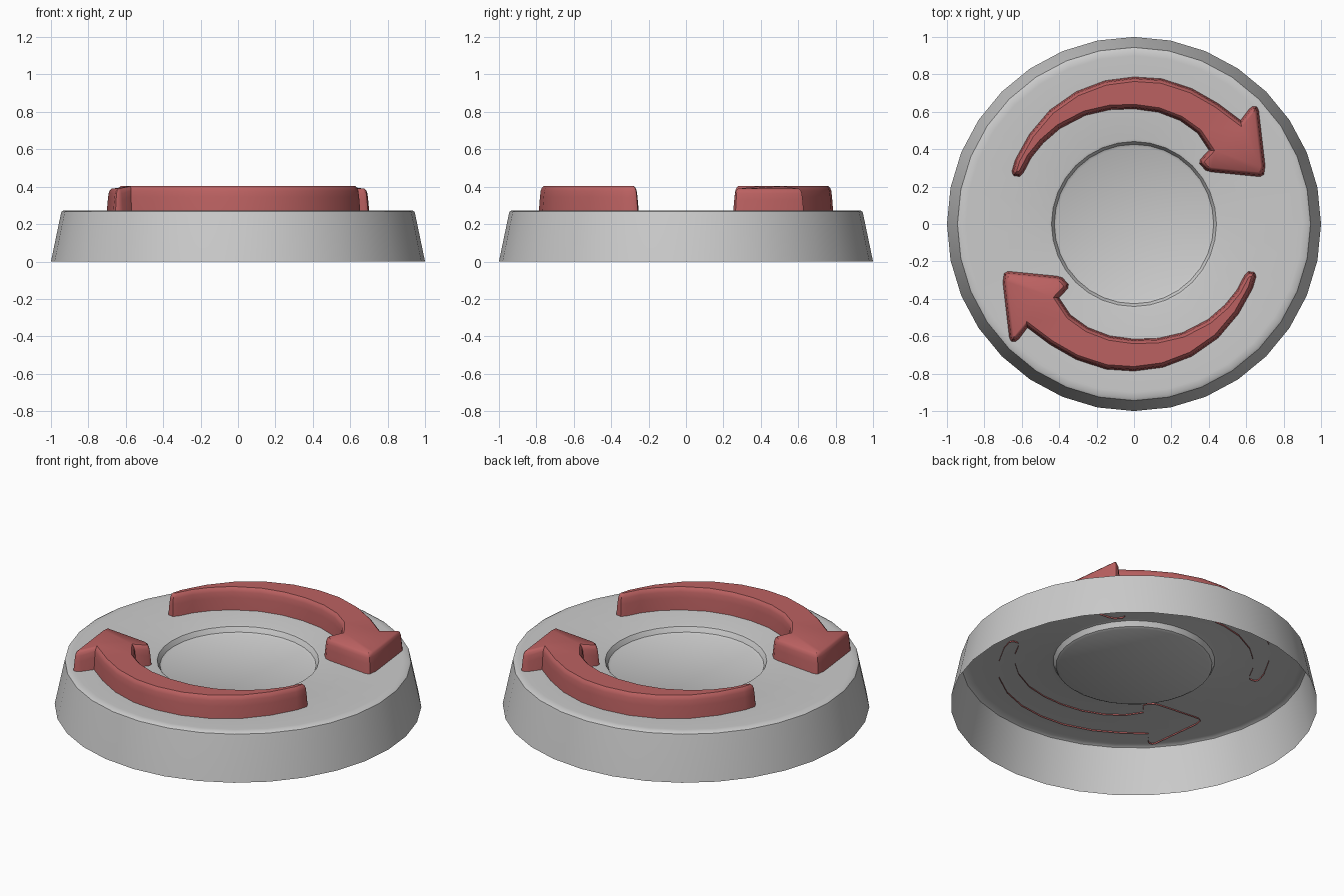
import bpy, bmesh, math
from mathutils import Vector

if "Cube" in bpy.data.objects:
    bpy.data.objects.remove(bpy.data.objects["Cube"])


def finish(name, bm, angle, mat=None):
    bmesh.ops.recalc_face_normals(bm, faces=bm.faces)
    me = bpy.data.meshes.new(name)
    bm.to_mesh(me)
    bm.free()
    ob = bpy.data.objects.new(name, me)
    bpy.context.collection.objects.link(ob)
    if mat:
        me.materials.append(mat)
    bpy.context.view_layer.objects.active = ob
    ob.select_set(True)
    bpy.ops.object.shade_smooth_by_angle(angle=math.radians(angle))
    ob.select_set(False)
    return ob


# Open-bottomed disc with a shallow central recess
def make_disc(sides=32):
    profile = [(1.0, 0), (0.948, 0.25), (0.944, 0.266), (0.93, 0.274), (0.90, 0.274),
               (0.455, 0.274), (0.441, 0.27), (0.434, 0.258),
               (0.426, 0.242), (0.412, 0.235)]
    bm = bmesh.new()
    rings = [[bm.verts.new((r * math.cos(math.tau * i / sides),
                            r * math.sin(math.tau * i / sides), z))
              for i in range(sides)] for r, z in profile]
    for a, b in zip(rings, rings[1:]):
        for i in range(sides):
            j = (i + 1) % sides
            bm.faces.new((a[i], a[j], b[j], b[i]))
    bm.faces.new(rings[-1])
    return finish("base_disc", bm, 35)


# Arrow outline, counter-clockwise seen from above
inner = [(-0.645, 0.258), (-0.612, 0.253), (-0.59, 0.275), (-0.548, 0.355), (-0.485, 0.432),
         (-0.395, 0.51), (-0.26, 0.58), (-0.13, 0.61), (0, 0.615),
         (0.13, 0.597), (0.245, 0.553), (0.34, 0.485), (0.40, 0.395)]
head = [(0.353, 0.345), (0.35, 0.322), (0.382, 0.287), (0.41, 0.278), (0.675, 0.252),
        (0.695, 0.265), (0.702, 0.31), (0.667, 0.61), (0.655, 0.63),
        (0.635, 0.63), (0.615, 0.615), (0.57, 0.555)]
outer = [(0.45, 0.645), (0.31, 0.725), (0.15, 0.777), (0, 0.787), (-0.155, 0.767),
         (-0.31, 0.708), (-0.45, 0.61), (-0.56, 0.48), (-0.635, 0.345), (-0.654, 0.28)]
outline = [Vector(p) for p in inner + head + outer]


def inset(points, d):
    result = []
    for i, p in enumerate(points):
        e1 = (p - points[i - 1]).normalized()
        e2 = (points[(i + 1) % len(points)] - p).normalized()
        n1, n2 = Vector((-e1.y, e1.x)), Vector((-e2.y, e2.x))
        result.append(p + (n1 + n2) * (d / max(1 + n1.dot(n2), 0.7)))
    return result


# Raised arrow with softened upper edge and an open underside
def make_arrow(name, sign, mat):
    bm = bmesh.new()
    rings = []
    for d, z in [(0, 0.266), (0.006, 0.345), (0.010, 0.378), (0.016, 0.394), (0.025, 0.403)]:
        ring = []
        for i, p in enumerate(inset(outline, d)):
            on_head = len(inner) <= i < len(inner) + len(head) - 1
            drop = 0.014 if on_head and z > 0.3 else 0
            ring.append(bm.verts.new((sign * p.x, sign * p.y, z - drop)))
        rings.append(ring)
    n = len(outline)
    for a, b in zip(rings, rings[1:]):
        for i in range(n):
            j = (i + 1) % n
            bm.faces.new((a[i], a[j], b[j], b[i]))
    top = bm.faces.new(rings[-1])
    bmesh.ops.triangulate(bm, faces=[top])
    return finish(name, bm, 40, mat)


red = bpy.data.materials.new("arrow_red")
red.diffuse_color = (0.5, 0.12, 0.12, 1)
red.use_nodes = True
red.node_tree.nodes["Principled BSDF"].inputs["Base Color"].default_value = red.diffuse_color

make_disc()
make_arrow("back_arrow", 1, red)
make_arrow("front_arrow", -1, red)
